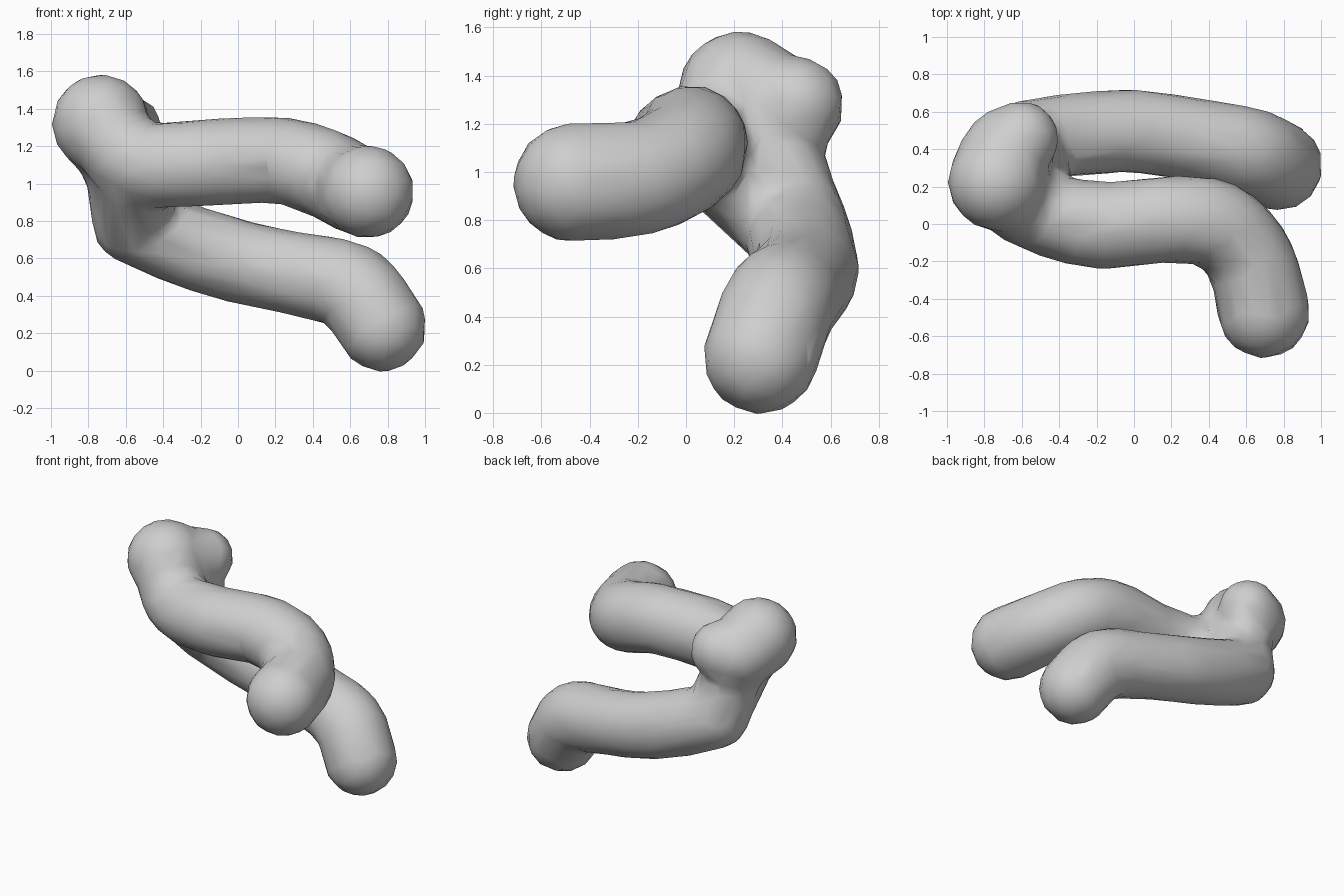
import bpy, bmesh
from mathutils import Vector, Matrix

cube = bpy.data.objects.get("Cube")
if cube:
    bpy.data.objects.remove(cube, do_unlink=True)

# Single plain grey
grey = bpy.data.materials.new("plain_grey")
grey.use_nodes = True
color = (0.62, 0.62, 0.62, 1)
grey.diffuse_color = color
bsdf = next(n for n in grey.node_tree.nodes if n.type == 'BSDF_PRINCIPLED')
bsdf.inputs["Base Color"].default_value = color
bsdf.inputs["Roughness"].default_value = 0.6


def spline(a, b, c, d, t):
    """Smooth curve from b to c, passing through the control points."""
    return 0.5 * (2 * b + (c - a) * t + (2 * a - 5 * b + 4 * c - d) * t ** 2
                  + (3 * b - a - 3 * c + d) * t ** 3)


def add_tube(bm, path, steps=9):
    """Sweep a ball along x, y, z, radius points."""
    pts = [Vector(p) for p in path]
    pts = [2 * pts[0] - pts[1]] + pts + [2 * pts[-1] - pts[-2]]
    balls = [spline(*pts[i:i + 4], s / steps)
             for i in range(len(pts) - 3) for s in range(steps)] + [pts[-2]]
    for x, y, z, r in balls:
        bmesh.ops.create_icosphere(bm, subdivisions=3, radius=r,
                                   matrix=Matrix.Translation((x, y, z)))


# Front arm, running right then bending level toward the front
front_arm = [(-0.72, 0.22, 1.30, 0.23), (-0.53, 0.08, 1.115, 0.225),
             (-0.2, -0.005, 1.11, 0.235), (0.2, 0.025, 1.125, 0.235),
             (0.45, -0.01, 1.06, 0.24), (0.62, -0.19, 0.975, 0.24),
             (0.695, -0.47, 0.955, 0.25)]
# Rear arm, sloping down to the ground
rear_arm = [(-0.56, 0.45, 0.79, 0.22), (-0.3, 0.48, 0.68, 0.225),
            (0, 0.495, 0.585, 0.225), (0.3, 0.455, 0.52, 0.225),
            (0.61, 0.385, 0.44, 0.24), (0.77, 0.31, 0.235, 0.242)]
# Upright neck, two-lobed head and web joining the arms
neck = [(-0.7, 0.36, 1.27, 0.235), (-0.62, 0.375, 1.06, 0.205), (-0.56, 0.44, 0.8, 0.22)]
head = [(-0.735, 0.225, 1.325, 0.262), (-0.69, 0.38, 1.255, 0.235), (-0.6, 0.46, 1.28, 0.2)]
web = [(-0.55, 0.1, 1.09, 0.21), (-0.55, 0.42, 0.79, 0.21)]

bm = bmesh.new()
for path in (front_arm, rear_arm, neck, head, web):
    add_tube(bm, path)
mesh = bpy.data.meshes.new("branched_tube")
bm.to_mesh(mesh)
bm.free()
mesh.materials.append(grey)
body = bpy.data.objects.new("branched_tube", mesh)
bpy.context.collection.objects.link(body)

# Fuse into one skin, soften the joints, then coarsen
fuse = body.modifiers.new("fuse", 'REMESH')
fuse.mode = 'VOXEL'
fuse.voxel_size = 0.03
fuse.use_smooth_shade = True
soften = body.modifiers.new("soften", 'SMOOTH')
soften.factor = 0.5
soften.iterations = 8
coarsen = body.modifiers.new("coarsen", 'DECIMATE')
coarsen.ratio = 0.06
